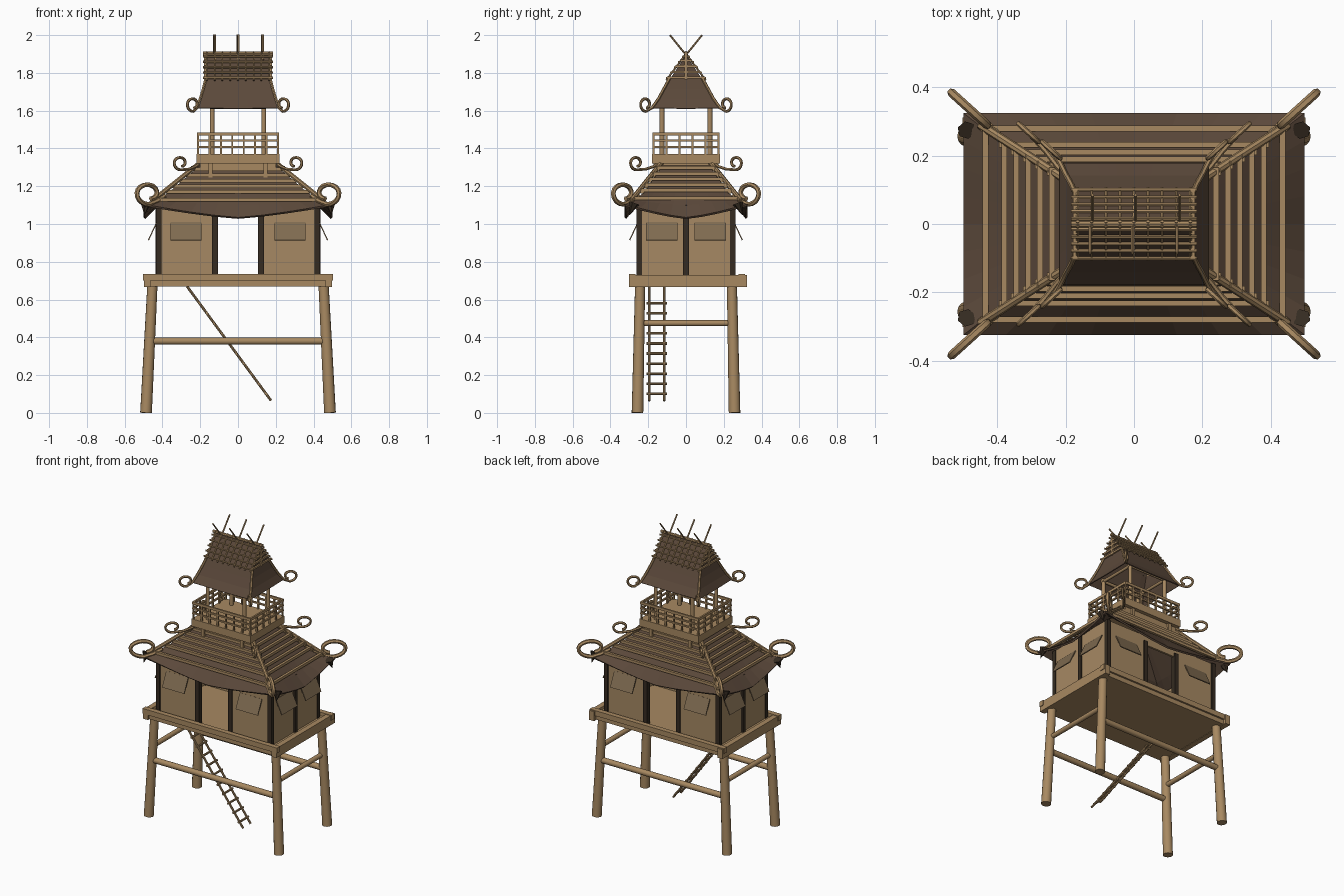
import bpy, bmesh, math
from mathutils import Vector, Matrix

if "Cube" in bpy.data.objects:
    bpy.data.objects.remove(bpy.data.objects["Cube"])


def mat(name, rgb):
    m = bpy.data.materials.new(name)
    m.diffuse_color = (*rgb, 1)
    m.use_nodes = True
    m.node_tree.nodes["Principled BSDF"].inputs["Base Color"].default_value = m.diffuse_color
    return m


WOOD = mat("tan wood", (0.39, 0.25, 0.12))
WALL = mat("wall board", (0.38, 0.25, 0.125))
THATCH = mat("dark thatch", (0.105, 0.066, 0.043))
DARK = mat("dark timber", (0.035, 0.024, 0.015))
SHUT = mat("shutter board", (0.21, 0.145, 0.08))
CORNERS = [(sx, sy) for sx in (-1, 1) for sy in (-1, 1)]


def box(bm, c, s, rot=None):
    m = Matrix.Translation(c) @ (rot or Matrix()) @ Matrix.Diagonal((*s, 1))
    bmesh.ops.create_cube(bm, size=1, matrix=m)


def span(bm, x0, x1, y0, y1, z0, z1):
    box(bm, ((x0 + x1) / 2, (y0 + y1) / 2, (z0 + z1) / 2), (x1 - x0, y1 - y0, z1 - z0))


def rod(bm, a, b, r, r2=None, n=8):
    a, b = Vector(a), Vector(b)
    q = (b - a).to_track_quat('Z', 'Y').to_matrix().to_4x4()
    bmesh.ops.create_cone(bm, cap_ends=True, segments=n, radius1=r, radius2=r if r2 is None else r2,
                          depth=(b - a).length, matrix=Matrix.Translation((a + b) / 2) @ q)


def finish(name, bm, m, smooth=False):
    me = bpy.data.meshes.new(name)
    bm.to_mesh(me)
    bm.free()
    me.materials.append(m)
    ob = bpy.data.objects.new(name, me)
    bpy.context.collection.objects.link(ob)
    if smooth:
        bpy.ops.object.select_all(action='DESELECT')
        ob.select_set(True)
        bpy.context.view_layer.objects.active = ob
        bpy.ops.object.shade_smooth_by_angle(angle=math.radians(50))
    return ob


def roof_shell(name, rings, n=8, thick=0.012):
    """Loft of rectangular rings (half x, half y, corner z, middle z)."""
    bm = bmesh.new()
    loops = []
    for hx, hy, zc, zm in rings:
        cs = [(-hx, -hy), (hx, -hy), (hx, hy), (-hx, hy)]
        loop = []
        for i in range(4):
            a, b = Vector(cs[i]), Vector(cs[(i + 1) % 4])
            for k in range(n):
                p = a.lerp(b, k / n)
                t = abs(2 * k / n - 1)
                loop.append(bm.verts.new((p.x, p.y, zm + (zc - zm) * t ** 1.3)))
        loops.append(loop)
    for lo, hi in zip(loops, loops[1:]):
        for i in range(4 * n):
            j = (i + 1) % (4 * n)
            bm.faces.new((lo[i], lo[j], hi[j], hi[i]))
    ob = finish(name, bm, THATCH)
    mod = ob.modifiers.new("thickness", 'SOLIDIFY')
    mod.thickness = thick
    return ob


def horns(name, start, center, R, Rz, r):
    """Curled corner horns; start = (x, y, z) points, center = spiral centre."""
    cu = bpy.data.curves.new(name, 'CURVE')
    cu.dimensions = '3D'
    cu.bevel_depth, cu.bevel_resolution, cu.use_fill_caps = r, 1, True
    for sx, sy in CORNERS:
        pts = list(start)
        for i in range(19):
            a = math.radians(-90 + 19 * i)
            k = 1 - 0.5 * max(0, i - 6) / 12
            u = R * k * math.cos(a)
            pts.append((center[0] + u * 0.74, center[1] + u * 0.67, center[2] + Rz * k * math.sin(a)))
        sp = cu.splines.new('POLY')
        sp.points.add(len(pts) - 1)
        for p, (x, y, z) in zip(sp.points, pts):
            p.co = (sx * x, sy * y, z, 1)
    tmp = bpy.data.objects.new(name + "_path", cu)
    bpy.context.collection.objects.link(tmp)
    bpy.context.view_layer.update()
    me = bpy.data.meshes.new_from_object(tmp.evaluated_get(bpy.context.evaluated_depsgraph_get()))
    bpy.data.objects.remove(tmp)
    bm = bmesh.new()
    bm.from_mesh(me)
    finish(name, bm, WOOD, True)


# stilts and cross beams
bm = bmesh.new()
for sx, sy in CORNERS:
    rod(bm, (sx * 0.487, sy * 0.257, 0), (sx * 0.453, sy * 0.243, 0.68), 0.031, 0.027, 14)
for s in (-1, 1):
    rod(bm, (-0.46, s * 0.25, 0.38), (0.46, s * 0.25, 0.38), 0.019, n=12)
    rod(bm, (s * 0.46, -0.25, 0.475), (s * 0.46, 0.25, 0.475), 0.016, n=12)
finish("stilts", bm, WOOD, True)

# deck with raised rim
bm = bmesh.new()
span(bm, -0.49, 0.49, -0.29, 0.30, 0.67, 0.712)
for s in (-1, 1):
    span(bm, -0.503, 0.503, s * 0.29 + 0.005 - 0.017, s * 0.29 + 0.005 + 0.017, 0.70, 0.735)
    span(bm, s * 0.48 - 0.018, s * 0.48 + 0.018, -0.302, 0.322, 0.667, 0.731)
finish("deck", bm, WOOD)

# ladder
bm = bmesh.new()
lo, hi = Vector((0.175, 0, 0.065)), Vector((-0.27, 0, 0.67))
for y in (-0.195, -0.115):
    rod(bm, (lo.x, y, lo.z), (hi.x, y, hi.z), 0.007)
for i in range(10):
    p = lo.lerp(hi, 0.06 + i * 0.088)
    rod(bm, (p.x, -0.208, p.z), (p.x, -0.1, p.z), 0.007)
finish("ladder", bm, WOOD)

# house walls with open doorways front and back
bm = bmesh.new()
for s in (-1, 1):
    for t in (-1, 1):
        box(bm, (t * 0.27, s * 0.245, 0.905), (0.30, 0.014, 0.39))
    box(bm, (0, s * 0.245, 1.068), (0.24, 0.014, 0.06))
    box(bm, (s * 0.42, 0, 0.905), (0.014, 0.49, 0.39))
finish("house_walls", bm, WALL)

# dark wall posts
bm = bmesh.new()
for sx, sy in CORNERS:
    box(bm, (sx * 0.418, sy * 0.247, 0.9), (0.028, 0.028, 0.40))
    box(bm, (sx * 0.122, sy * 0.247, 0.88), (0.03, 0.03, 0.36))
for s in (-1, 1):
    box(bm, (s * 0.422, 0, 0.9), (0.028, 0.03, 0.40))
finish("wall_posts", bm, DARK)

# awning shutters, hinged at the top
bm = bmesh.new()
tilt = math.radians(25)
for sx, sy in CORNERS:
    box(bm, (sx * 0.275, sy * 0.276, 0.962), (0.165, 0.006, 0.105), Matrix.Rotation(sy * tilt, 4, 'X'))
    box(bm, (sx * 0.452, sy * 0.128, 0.962), (0.006, 0.165, 0.105), Matrix.Rotation(-sx * tilt, 4, 'Y'))
finish("shutters", bm, SHUT)

# lower roof with drooping eaves
roof_shell("lower_roof", [(0.50, 0.325, 1.105, 1.035), (0.435, 0.275, 1.125, 1.10),
                          (0.37, 0.225, 1.165, 1.16), (0.20, 0.125, 1.31, 1.31)])
bm = bmesh.new()
for sx, sy in CORNERS:
    rod(bm, (sx * 0.49, sy * 0.275, 1.11), (sx * 0.495, sy * 0.30, 1.045), 0.028, 0.0, 6)
finish("eave_spikes", bm, DARK)

# lower roof battens and hip poles
bm = bmesh.new()
for x, y, z in ((0.435, 0.28, 1.128), (0.38, 0.232, 1.17), (0.345, 0.21, 1.2),
                (0.31, 0.19, 1.23), (0.275, 0.17, 1.258), (0.24, 0.15, 1.29)):
    for s in (-1, 1):
        box(bm, (0, s * y, z), (2 * x + 0.03, 0.017, 0.018))
        box(bm, (s * x, 0, z + 0.008), (0.017, 2 * y + 0.03, 0.018))
for sx, sy in CORNERS:
    rod(bm, (sx * 0.45, sy * 0.29, 1.125), (sx * 0.2, sy * 0.13, 1.325), 0.013)
finish("roof_battens", bm, WOOD)
horns("lower_horns", [(0.39, 0.25, 1.15), (0.43, 0.29, 1.12)], (0.472, 0.328, 1.16), 0.085, 0.056, 0.013)

# balcony floor, brackets and railing
bm = bmesh.new()
span(bm, -0.2, 0.2, -0.155, 0.155, 1.30, 1.33)
span(bm, -0.22, 0.22, -0.18, 0.18, 1.32, 1.37)
for sx, sy in CORNERS:
    box(bm, (sx * 0.145, sy * 0.16, 1.285), (0.022, 0.022, 0.075))
finish("balcony_floor", bm, WOOD)
bm = bmesh.new()
for z, h in ((1.477, 0.017), (1.442, 0.01), (1.408, 0.01)):
    for s in (-1, 1):
        box(bm, (0, s * 0.172, z), (0.436, 0.011, h))
        box(bm, (s * 0.212, 0, z), (0.011, 0.355, h))
for s in (-1, 1):
    for i in range(8):
        box(bm, (-0.212 + i * 0.424 / 7, s * 0.172, 1.42), (0.01, 0.01, 0.115))
    for i in range(6):
        box(bm, (s * 0.212, -0.172 + i * 0.344 / 5, 1.42), (0.01, 0.01, 0.115))
finish("balcony_railing", bm, WOOD)
horns("balcony_horns", [(0.19, 0.13, 1.335), (0.225, 0.17, 1.305), (0.26, 0.215, 1.29)],
      (0.303, 0.262, 1.322), 0.047, 0.035, 0.008)

# tower posts and tie beams
bm = bmesh.new()
for sx, sy in CORNERS:
    rod(bm, (sx * 0.137, sy * 0.127, 1.36), (sx * 0.137, sy * 0.127, 1.66), 0.0125, n=10)
for s in (-1, 1):
    rod(bm, (-0.15, s * 0.127, 1.645), (0.15, s * 0.127, 1.645), 0.01)
    rod(bm, (s * 0.137, -0.135, 1.645), (s * 0.137, 0.135, 1.645), 0.01)
finish("tower_posts", bm, WOOD, True)

# upper roof: flared skirt and gable top
roof_shell("upper_roof_skirt", [(0.218, 0.178, 1.615, 1.612), (0.197, 0.142, 1.66, 1.66),
                                (0.18, 0.112, 1.715, 1.715), (0.168, 0.083, 1.77, 1.77)], thick=0.006)
bm = bmesh.new()
L, M, R_ = [[bm.verts.new((s * 0.168, y, z)) for s in (-1, 1)]
            for y, z in ((-0.083, 1.77), (0, 1.895), (0.083, 1.77))]
bm.faces.new((L[0], L[1], M[1], M[0]))
bm.faces.new((R_[1], R_[0], M[0], M[1]))
bm.faces.new((L[0], M[0], R_[0]))
bm.faces.new((L[1], R_[1], M[1]))
finish("upper_roof_gable", bm, THATCH)

# lattice of rods over the gable
bm = bmesh.new()
for s in (-1, 1):
    for i in range(9):
        x = -0.165 + i * 0.33 / 8
        rod(bm, (x, s * 0.105, 1.76), (x, -s * 0.008, 1.912), 0.005, n=6)
    for i in range(5):
        y = 0.1 - i * 0.021
        z = 1.9 - y * 1.34
        rod(bm, (-0.185, s * y, z + 0.008), (0.185, s * y, z + 0.008), 0.006, n=6)
    for z in (1.775, 1.805, 1.835, 1.865):
        w = (1.905 - z) * 0.78
        box(bm, (s * 0.172, 0, z), (0.012, 2 * w, 0.012))
    box(bm, (s * 0.172, 0, 1.83), (0.014, 0.016, 0.13))
rod(bm, (-0.185, 0, 1.903), (0.185, 0, 1.903), 0.01)
finish("gable_lattice", bm, WOOD)

# crossed ridge poles
bm = bmesh.new()
for x in (-0.125, 0, 0.13):
    for s in (-1, 1):
        rod(bm, (x + s * 0.004, -s * 0.02, 1.87), (x + s * 0.004, s * 0.085, 2.0), 0.005, n=6)
finish("ridge_poles", bm, WOOD)
horns("upper_horns", [(0.17, 0.085, 1.775), (0.183, 0.115, 1.72), (0.2, 0.145, 1.665), (0.217, 0.18, 1.615)],
      (0.237, 0.212, 1.632), 0.042, 0.036, 0.008)
